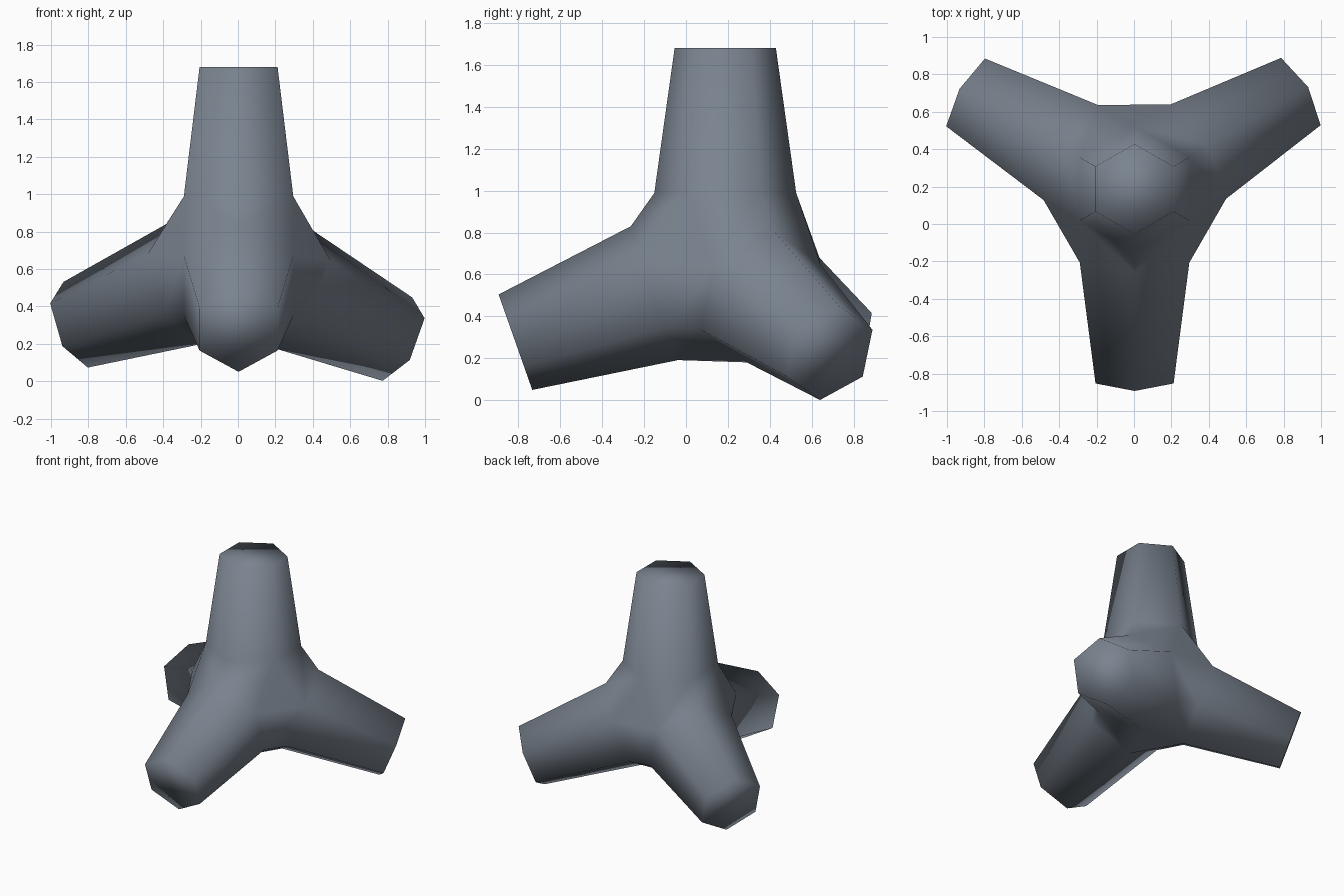
import bpy, bmesh, math
from mathutils import Vector

if "Cube" in bpy.data.objects:
    bpy.data.objects.remove(bpy.data.objects["Cube"])

CENTRE = Vector((0.003, 0.187, 0.63))
INNER_R, OUTER_R, INNER_D = 0.338, 0.241, 0.358

# centre of each leg's end cap: upright, front, back right, back left
LEG_ENDS = [(0.003, 0.187, 1.68), (0.003, -0.8125, 0.2775),
            (0.8525, 0.685, 0.225), (-0.868, 0.685, 0.302)]

bm = bmesh.new()


def hex_ring(centre, axis, radius):
    """Hexagon square to the axis, one corner pointing towards a neighbour leg."""
    ref = Vector((0, -1, 0)) if axis.z > 0.9 else Vector((0, 0, 1))
    up = (ref - axis * ref.dot(axis)).normalized()
    side = axis.cross(up)
    ring = []
    for k in range(6):
        a = math.radians(60 * k)
        ring.append(bm.verts.new(centre + radius * (up * math.cos(a) + side * math.sin(a))))
    return ring


# central hub: hull around the inner ends of the four legs
axes = [(Vector(e) - CENTRE).normalized() for e in LEG_ENDS]
roots = [hex_ring(CENTRE + ax * INNER_D, ax, INNER_R) for ax in axes]
bmesh.ops.convex_hull(bm, input=[v for r in roots for v in r])

# open the hub where each leg joins
inside = [f for f in bm.faces if any(all(v in r for v in f.verts) for r in roots)]
bmesh.ops.delete(bm, geom=inside, context='FACES')

# tapered hexagonal legs with flat end caps
for end, ax, root in zip(LEG_ENDS, axes, roots):
    tip = hex_ring(Vector(end), ax, OUTER_R)
    for i in range(6):
        j = (i + 1) % 6
        bm.faces.new((root[i], root[j], tip[j], tip[i]))
    bm.faces.new(tip)

bmesh.ops.recalc_face_normals(bm, faces=bm.faces[:])
for f in bm.faces:
    f.smooth = True

mesh = bpy.data.meshes.new("four_legged_block")
bm.to_mesh(mesh)
bm.free()
block = bpy.data.objects.new("four_legged_block", mesh)
bpy.context.collection.objects.link(block)

# slate grey concrete
mat = bpy.data.materials.new("slate_grey_concrete")
mat.diffuse_color = (0.195, 0.228, 0.275, 1)
mat.use_nodes = True
mat.node_tree.nodes["Principled BSDF"].inputs["Base Color"].default_value = mat.diffuse_color
mesh.materials.append(mat)
